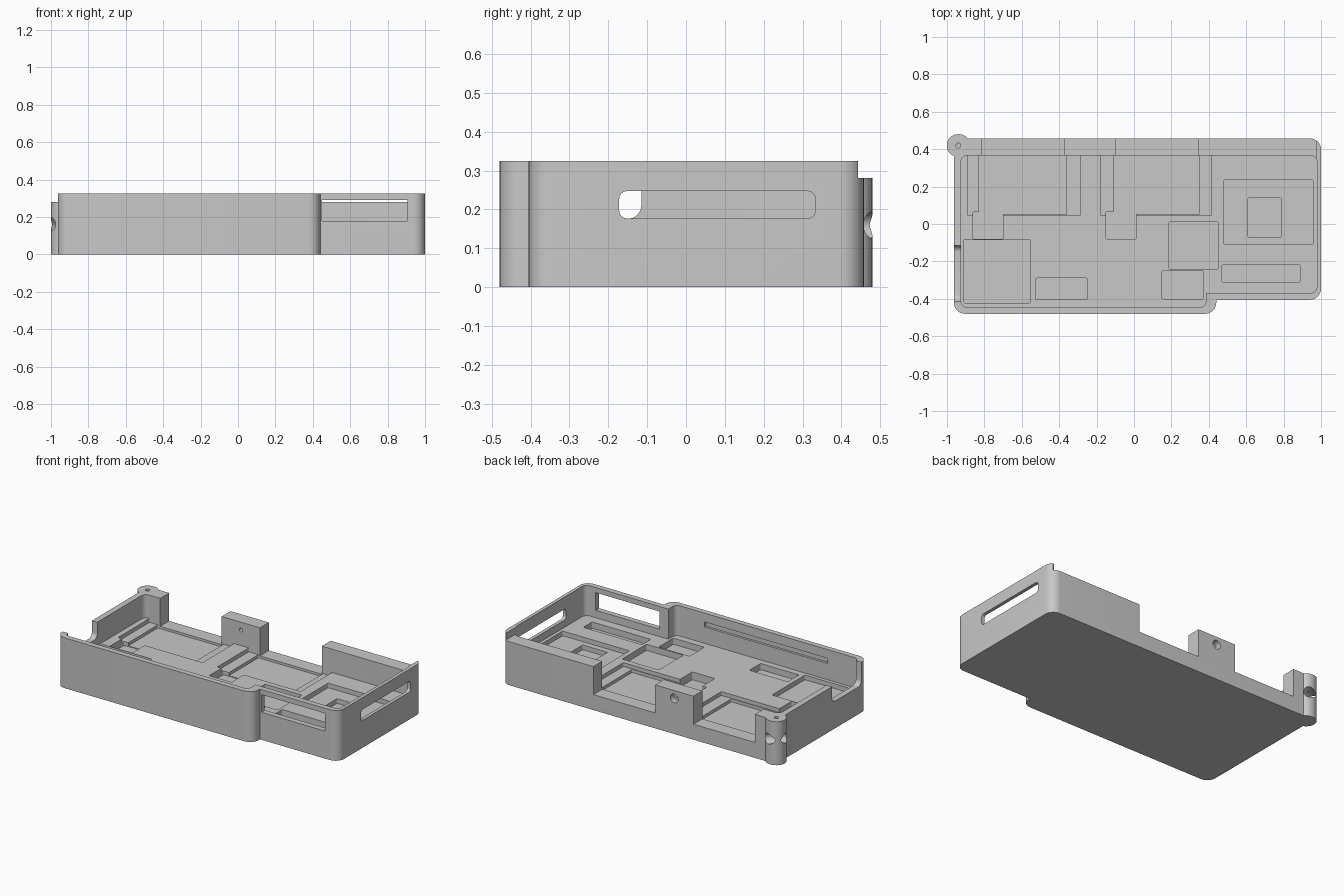
import bpy, bmesh, math
from mathutils import Vector

cube = bpy.data.objects.get("Cube")
if cube:
    bpy.data.objects.remove(cube, do_unlink=True)

COLOUR = (0.58, 0.58, 0.58, 1)
grey = bpy.data.materials.new("matte grey")
grey.use_nodes = True
grey.diffuse_color = COLOUR
grey.node_tree.nodes["Principled BSDF"].inputs["Base Color"].default_value = COLOUR


def fillet(points, segments=8):
    """Round each corner (u, v, radius) of a closed outline."""
    out = []
    for i, (u, v, r) in enumerate(points):
        p = Vector((u, v))
        if r == 0:
            out.append(p)
            continue
        a = (Vector(points[i - 1][:2]) - p).normalized()
        b = (Vector(points[(i + 1) % len(points)][:2]) - p).normalized()
        # All corners are square, so the arc spans a and b from the centre
        centre = p + (a + b) * r
        for k in range(segments + 1):
            t = math.pi / 2 * k / segments
            out.append(centre - b * r * math.cos(t) - a * r * math.sin(t))
    return out


def prism(name, points, low, high, axis="z"):
    """Extrude a rounded outline along one axis."""
    place = {"z": lambda u, v, w: (u, v, w),
             "x": lambda u, v, w: (w, u, v),
             "y": lambda u, v, w: (u, w, v)}[axis]
    bm = bmesh.new()
    outline = fillet(points)
    rings = [[bm.verts.new(place(p.x, p.y, w)) for p in outline] for w in (low, high)]
    bm.faces.new(rings[0])
    bm.faces.new(rings[1])
    n = len(outline)
    for i in range(n):
        j = (i + 1) % n
        bm.faces.new((rings[0][i], rings[0][j], rings[1][j], rings[1][i]))
    bmesh.ops.recalc_face_normals(bm, faces=bm.faces)
    mesh = bpy.data.meshes.new(name)
    bm.to_mesh(mesh)
    bm.free()
    mesh.materials.append(grey)
    obj = bpy.data.objects.new(name, mesh)
    bpy.context.collection.objects.link(obj)
    return obj


def rect(u0, u1, v0, v1, r=0.0):
    return [(u0, v0, r), (u1, v0, r), (u1, v1, r), (u0, v1, r)]


def cylinder(name, centre, radius, depth, direction):
    bpy.ops.mesh.primitive_cylinder_add(vertices=32, radius=radius, depth=depth, location=centre)
    obj = bpy.context.object
    obj.name = name
    obj.rotation_euler = Vector(direction).to_track_quat("Z", "Y").to_euler()
    obj.data.materials.append(grey)
    return obj


def combine(target, tool, operation="DIFFERENCE"):
    mod = target.modifiers.new("combine", "BOOLEAN")
    mod.operation = operation
    mod.solver = "EXACT"
    mod.object = tool
    bpy.context.view_layer.objects.active = target
    bpy.ops.object.modifier_apply(modifier=mod.name)
    bpy.data.objects.remove(tool, do_unlink=True)


TOP, WALL, FLOOR, SILL = 0.325, 0.281, 0.13, 0.10

# Outer shell with the stepped front
case = prism("case_tray", [(-0.963, -0.48, 0.06), (0.44, -0.48, 0.06), (0.44, -0.405, 0),
                           (1.0, -0.405, 0.06), (1.0, 0.458, 0.06), (-0.963, 0.458, 0.06)], 0, TOP)

# Inner cavity
combine(case, prism("cavity", [(-0.925, -0.445, 0.03), (0.385, -0.445, 0.03), (0.385, -0.37, 0),
                               (0.978, -0.37, 0.035), (0.978, 0.367, 0.035),
                               (-0.925, 0.367, 0.035)], FLOOR, 0.6))

# Lower rim on the back and left walls
for box in (rect(-1.2, 0.972, 0.35, 0.6), rect(-1.2, 1.2, 0.443, 0.6), rect(-1.2, -0.9, -0.3, 0.6)):
    combine(case, prism("rim_cut", box, WALL, 0.6))

# Corner lug
combine(case, prism("lug", rect(-1.0, -0.877, 0.36, 0.48, 0.058), 0, WALL), "UNION")

# Openings in the back wall
for x0, x1 in ((-0.813, -0.374), (-0.1, 0.342)):
    combine(case, prism("back_opening", rect(x0, x1, 0.34, 0.6), SILL, 0.6))

# Notch in the left wall
combine(case, prism("left_notch", [(-0.415, 0.176, 0.035), (-0.115, 0.176, 0.035),
                                   (-0.115, 0.6, 0), (-0.415, 0.6, 0)], -1.2, -0.9, "x"))

# Windows in the front and right walls, and the groove inside the front wall
combine(case, prism("front_window", rect(0.45, 0.905, 0.178, 0.292), -0.6, -0.33, "y"))
combine(case, prism("right_window", rect(-0.172, 0.333, 0.177, 0.247, 0.02), 0.95, 1.2, "x"))
combine(case, prism("front_groove", rect(-0.7, 0.18, 0.235, 0.268), -0.46, -0.42, "y"))

# Floor pockets: x range, y range, floor height
pockets = [(-0.89, -0.285, 0.046, 0.367, 0.105), (-0.18, 0.415, 0.046, 0.367, 0.105),
           (-0.83, -0.36, 0.05, 0.366, 0.085), (-0.11, 0.35, 0.05, 0.366, 0.085),
           (-0.86, -0.70, -0.08, 0.065, 0.08), (-0.15, 0.01, -0.08, 0.065, 0.08),
           (0.48, 0.957, -0.108, 0.235, 0.1), (0.61, 0.787, -0.07, 0.14, 0.07),
           (0.187, 0.45, -0.24, 0.01, 0.09), (0.15, 0.37, -0.4, -0.25, 0.09),
           (0.47, 0.888, -0.31, -0.22, 0.09), (-0.91, -0.555, -0.422, -0.085, 0.1),
           (-0.525, -0.25, -0.405, -0.29, 0.09)]
for x0, x1, y0, y1, z in pockets:
    combine(case, prism("pocket", rect(x0, x1, y0, y1, 0.006), z, 0.16))

# Screw holes in the post and the lug
combine(case, cylinder("post_hole", (-0.237, 0.41, 0.23), 0.012, 0.3, (0, 1, 0)))
combine(case, cylinder("post_recess", (-0.237, 0.46, 0.23), 0.028, 0.08, (0, 1, 0)))
combine(case, cylinder("lug_screw_hole", (-0.94, 0.42, 0.27), 0.013, 0.16, (0, 0, 1)))
combine(case, cylinder("lug_cord_hole", (-0.957, 0.437, 0.16), 0.034, 0.24, (1, 1, 0)))

# Smooth the rounded corners, keep the edges crisp
bpy.ops.object.select_all(action="DESELECT")
case.select_set(True)
bpy.context.view_layer.objects.active = case
bpy.ops.object.shade_smooth_by_angle(angle=math.radians(30))
